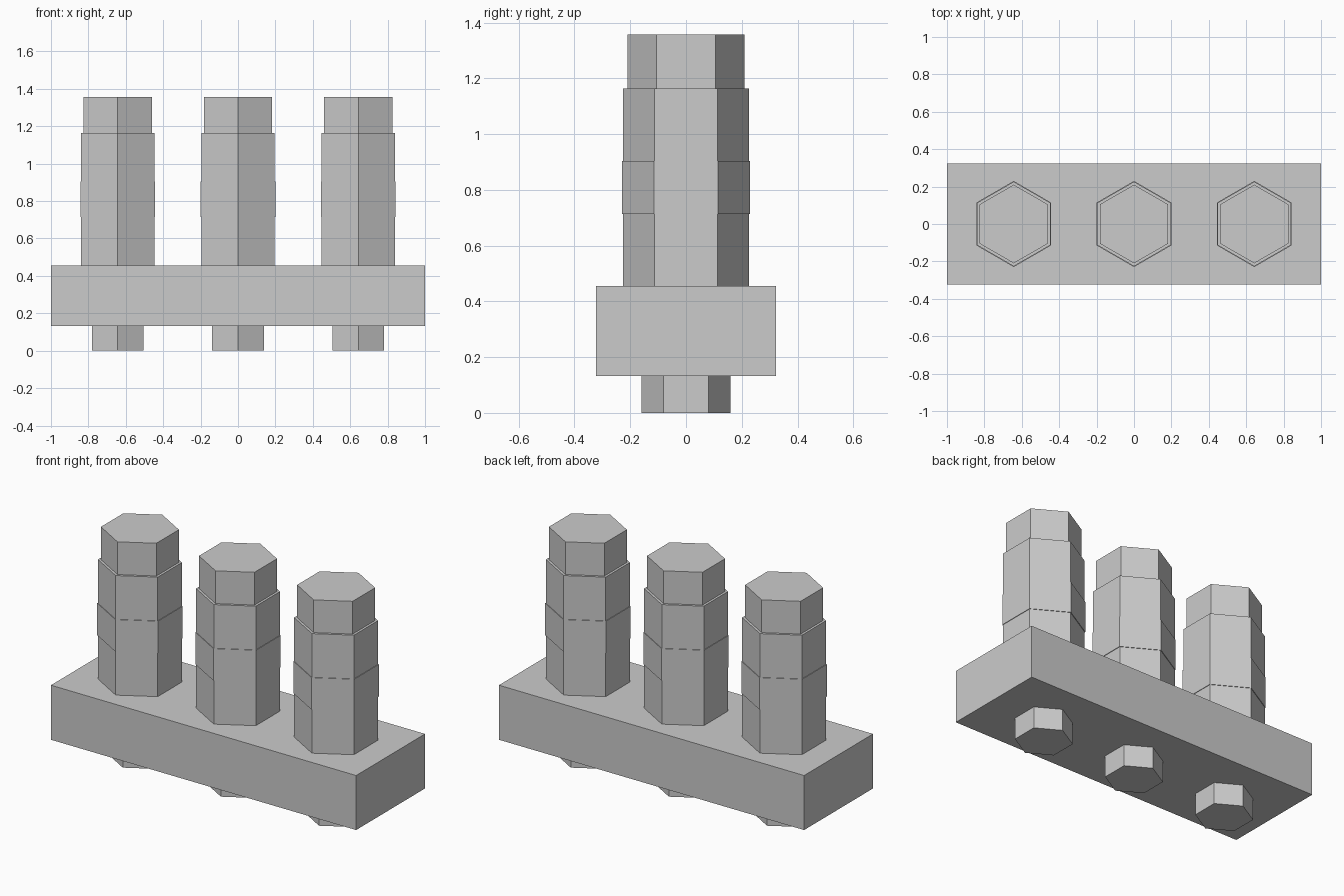
import bpy, bmesh, math

if "Cube" in bpy.data.objects:
    bpy.data.objects.remove(bpy.data.objects["Cube"])

grey = bpy.data.materials.new("light_grey")
grey.diffuse_color = (0.6, 0.6, 0.6, 1)
grey.use_nodes = True
grey.node_tree.nodes["Principled BSDF"].inputs["Base Color"].default_value = grey.diffuse_color


def finish(name, bm):
    bmesh.ops.recalc_face_normals(bm, faces=bm.faces)
    mesh = bpy.data.meshes.new(name)
    bm.to_mesh(mesh)
    bm.free()
    mesh.materials.append(grey)
    obj = bpy.data.objects.new(name, mesh)
    bpy.context.collection.objects.link(obj)
    return obj


def stepped_hexagon(name, x, profile):
    """Closed six-sided column from (radius, height) steps, corners on the y axis."""
    bm = bmesh.new()
    rings = []
    for r, z in profile:
        angles = [math.radians(30 + 60 * i) for i in range(6)]
        rings.append([bm.verts.new((x + r * math.cos(a), r * math.sin(a), z)) for a in angles])
    for low, high in zip(rings, rings[1:]):
        for i in range(6):
            j = (i + 1) % 6
            bm.faces.new((low[i], low[j], high[j], high[i]))
    bm.faces.new(rings[0][::-1])
    bm.faces.new(rings[-1])
    return finish(name, bm)


# Base plate
bm = bmesh.new()
bmesh.ops.create_cube(bm, size=1)
for v in bm.verts:
    v.co = (v.co.x * 2, v.co.y * 0.645, v.co.z * 0.323 + 0.2935)
finish("base_plate", bm)

# Three posts with a raised middle band and a narrower cap, and a stud below each
POST = [(0.226, 0.455), (0.226, 0.714), (0.23, 0.714), (0.23, 0.904),
        (0.226, 0.904), (0.226, 1.163), (0.21, 1.163), (0.21, 1.357)]
STUD = [(0.16, 0), (0.16, 0.132)]
for side, x in (("left", -0.643), ("middle", 0), ("right", 0.643)):
    stepped_hexagon(side + "_post", x, POST)
    stepped_hexagon(side + "_stud", x, STUD)
